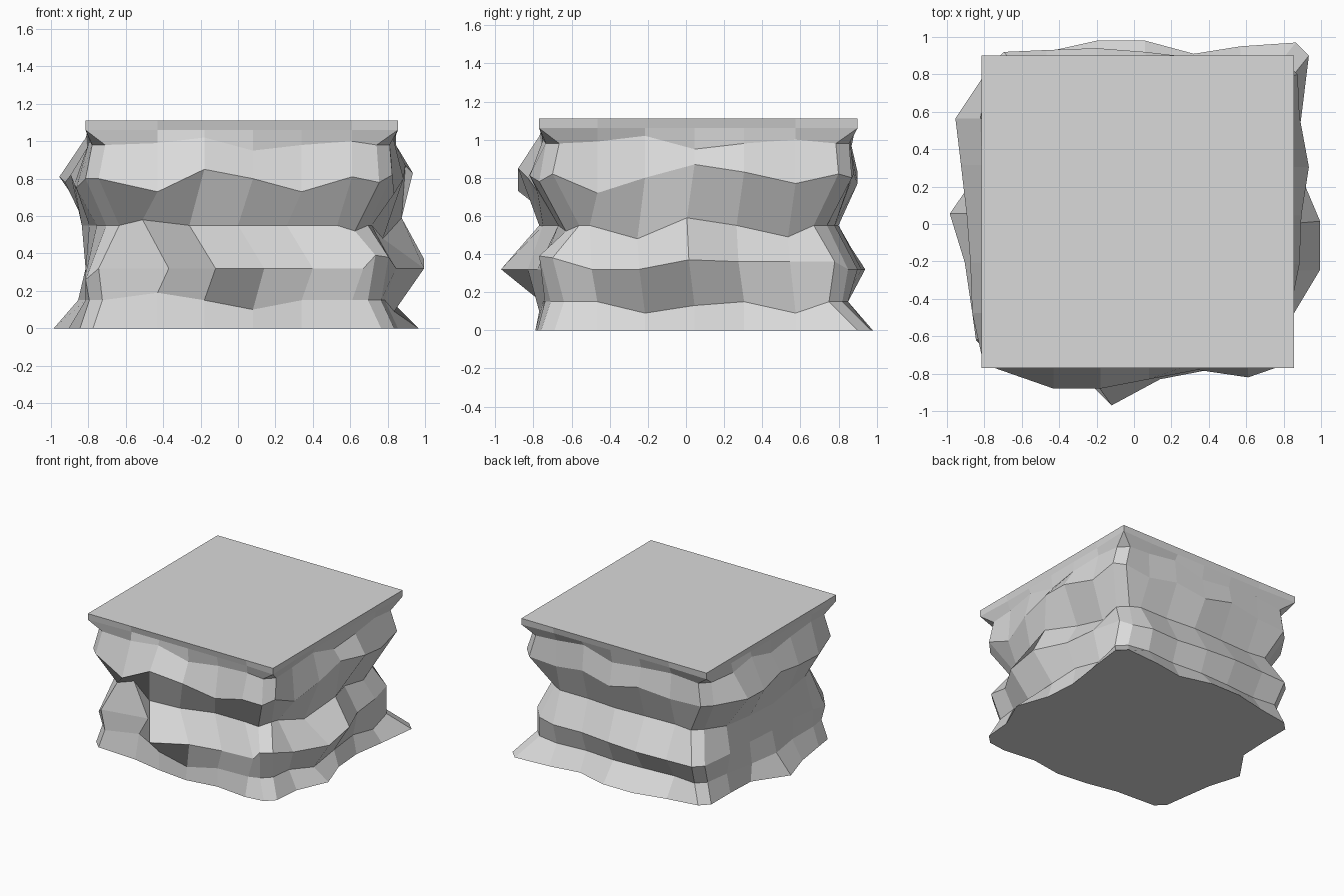
import bpy
import bmesh
from mathutils import Vector

default_cube = bpy.data.objects.get("Cube")
if default_cube:
    bpy.data.objects.remove(default_cube, do_unlink=True)

HALF = 0.835                      # half width of the flat square top
HEIGHT = 1.11
CHAMFER = 0.07                    # cut at each upright corner
CENTRE = Vector((0.02, 0.065, 0))
COLUMNS = (-0.5, -0.25, 0.01, 0.27, 0.54)   # inner columns along one side
LEVEL = (0,) * 7

# (name, outward direction, direction walked, slide of the columns)
SIDES = (
    ("front", Vector((0, -1, 0)), Vector((1, 0, 0)), 0.05),
    ("east", Vector((1, 0, 0)), Vector((0, 1, 0)), -0.03),
    ("back", Vector((0, 1, 0)), Vector((-1, 0, 0)), -0.05),
    ("west", Vector((-1, 0, 0)), Vector((0, -1, 0)), 0.0),
)

# rock layers: per side the bulge outward, the rise and the column slide,
# all in hundredths
base = dict(
    height=0,
    front=((-8, -6, -1, 2, -2, 1, -1), LEVEL, 0),
    east=((-2, 0, 11, 2, 0, 4, 8), LEVEL, 0),
    back=((7, 5, 1, 8, 8, 2, -2), LEVEL, 0),
    west=((-2, -2, -1, 17, 9, 5, 3), LEVEL, 0))
lower_groove = dict(
    height=15,
    front=((-9, -11, -1, 0, -2, -3, -6), (0, 4, 0, -5, 0, 0, 0), 0),
    east=((-9, -7, -2, -2, -3, -4, -4), (0, 0, -6, -2, 0, -6, 0), 0),
    back=((-8, -5, -7, -5, -6, -8, -6), LEVEL, 0),
    west=((-8, -5, 0, 4, 0, 0, -2), LEVEL, 0))
lower_bulge = dict(
    height=32,
    front=((-7, -14, 20, 6, 1, -1, 0), (0, 0, 0, 0, 0, 0, 7), 6),
    east=((-5, -1, 14, 14, 3, 0, -6), (6, 0, 0, 5, 4, 4, 4), -3),
    back=((-5, 0, -1, 2, 4, 3, 2), LEVEL, 0),
    west=((-5, -2, -2, 0, 0, 0, 0), (0, 0, 0, 0, 0, -3, -6), 0))
waist = dict(
    height=55,
    front=((-12, -16, 0, -2, -10, -10, -14), (0, 3, 0, 0, 0, 0, -3), -8),
    east=((-16, -14, -8, 2, -8, -10, -12), (0, 0, -7, 4, 0, -6, 0), -4),
    back=((-16, -12, -12, -10, -11, -12, -10), LEVEL, -2),
    west=((-14, -4, 0, 2, -2, -6, -11), LEVEL, -2))
shoulder = dict(
    height=80,
    front=((0, 11, 11, 6, 1, 5, 0), (0, -7, 5, 0, -7, 1, -2), 0),
    east=((-3, -2, 3, 4, 8, 3, 2), (2, -8, 0, 7, 3, -3, 2), 0),
    back=((-3, -4, -2, 0, 0, -2, -4), (0, -2, 2, -3, 3, 0, 0), 0),
    west=((-1, 14, 11, 8, 6, 5, 0), (0, 1, -2, 2, -3, -5, 0), 0))


def soften(layer, height, rise, amount, inset):
    """Make a calmer layer that follows the bulges of another one."""
    calm = {side[0]: ([amount * v - inset for v in layer[side[0]][0]], rise, 0)
            for side in SIDES}
    return dict(calm, height=height)


upper_face = soften(shoulder, 98, (0, 1, 4, -3, 0, 2, 0), 0.3, 3.5)


def rock_ring(bm, layer):
    """One uneven loop whose corner cuts follow the neighbouring sides."""
    ring = []
    reach = HALF - CHAMFER
    for i, (side, outward, along, slide) in enumerate(SIDES):
        bulges, rises, shift = layer[side]
        before = layer[SIDES[i - 1][0]][0][-1]
        after = layer[SIDES[(i + 1) % 4][0]][0][0]
        columns = [c + slide + shift / 100 for c in COLUMNS]
        columns = [-reach - before / 100, *columns, reach + after / 100]
        for column, bulge, rise in zip(columns, bulges, rises):
            point = CENTRE + outward * (HALF + bulge / 100) + along * column
            point.z = (layer["height"] + rise) / 100
            ring.append(bm.verts.new(point))
    return ring


def square_ring(bm, height, inset):
    """One sharp cornered loop; doubled corner points are merged later."""
    ring = []
    for side, outward, along, slide in SIDES:
        for column in (-HALF, *[c + slide for c in COLUMNS], HALF):
            depth = HALF if abs(column) == HALF else HALF - inset
            point = CENTRE + outward * depth + along * column
            point.z = height
            ring.append(bm.verts.new(point))
    return ring


def bridge(bm, lower, upper):
    count = len(lower)
    for i in range(count):
        j = (i + 1) % count
        bm.faces.new((lower[i], lower[j], upper[j], upper[i]))


# layered rock block
bm = bmesh.new()
rings = [rock_ring(bm, layer) for layer in
         (base, lower_groove, lower_bulge, waist, shoulder, upper_face)]
rings += [square_ring(bm, HEIGHT - 0.05, 0.012), square_ring(bm, HEIGHT, 0)]
for lower, upper in zip(rings, rings[1:]):
    bridge(bm, lower, upper)

# flat top and underside
bm.faces.new(rings[-1])
bm.faces.new(list(reversed(rings[0])))
bmesh.ops.remove_doubles(bm, verts=bm.verts[:], dist=0.0005)
bmesh.ops.recalc_face_normals(bm, faces=bm.faces[:])

mesh = bpy.data.meshes.new("rock_block")
bm.to_mesh(mesh)
bm.free()
rock = bpy.data.objects.new("rock_block", mesh)
bpy.context.collection.objects.link(rock)

# plain stone colour
stone = bpy.data.materials.new("stone_grey")
stone.use_nodes = True
colour = (0.7, 0.7, 0.7, 1)
stone.diffuse_color = colour
for node in stone.node_tree.nodes:
    if node.type == "BSDF_PRINCIPLED":
        node.inputs["Base Color"].default_value = colour
mesh.materials.append(stone)
